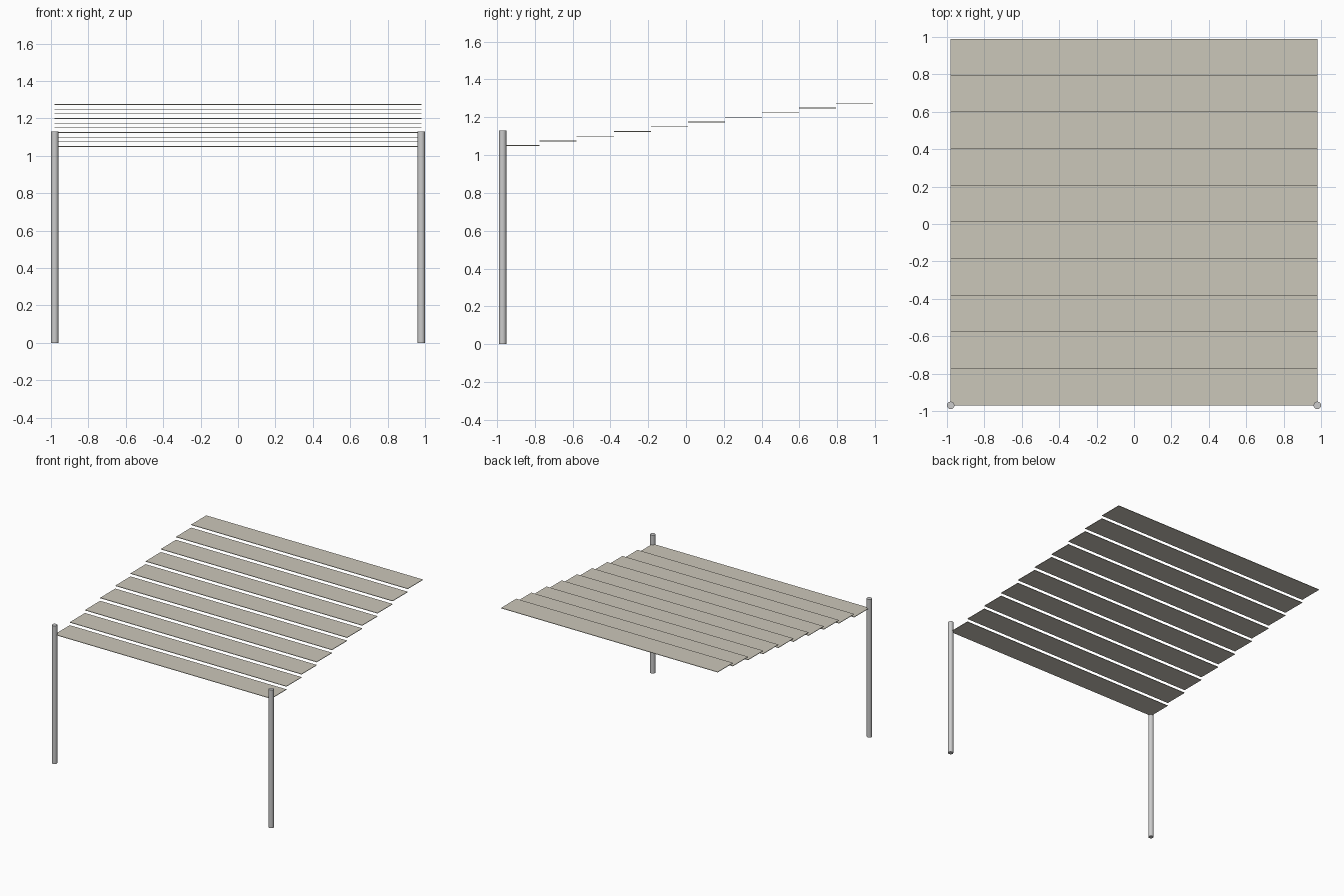
import bpy

if "Cube" in bpy.data.objects:
    bpy.data.objects.remove(bpy.data.objects["Cube"])

HALF = 0.98            # half width of the roof
COUNT = 10             # number of roof slats
FRONT = -0.97          # front edge of the roof, post centre line
PITCH = 1.96 / COUNT
THICK = 0.004

beige = bpy.data.materials.new("beige")
beige.diffuse_color = (0.60, 0.57, 0.49, 1)
beige.use_nodes = True
beige.node_tree.nodes["Principled BSDF"].inputs["Base Color"].default_value = beige.diffuse_color

# Roof slats, each one step higher towards the back
for i in range(COUNT):
    z = 1.05 + i * 0.0249
    bpy.ops.mesh.primitive_cube_add(size=1, location=(0, FRONT + PITCH * (i + 0.5), z))
    slat = bpy.context.object
    slat.name = f"roof_slat_{i + 1}"
    slat.scale = (2 * HALF, PITCH, THICK)
    bpy.ops.object.transform_apply(location=False, rotation=False, scale=True)
    slat.data.materials.append(beige)

# Two round front posts
for side, name in ((-1, "left"), (1, "right")):
    bpy.ops.mesh.primitive_cylinder_add(vertices=32, radius=0.02, depth=1.13,
                                        location=(side * HALF, FRONT, 0.565))
    bpy.context.object.name = f"front_post_{name}"
    bpy.ops.object.shade_smooth_by_angle()
